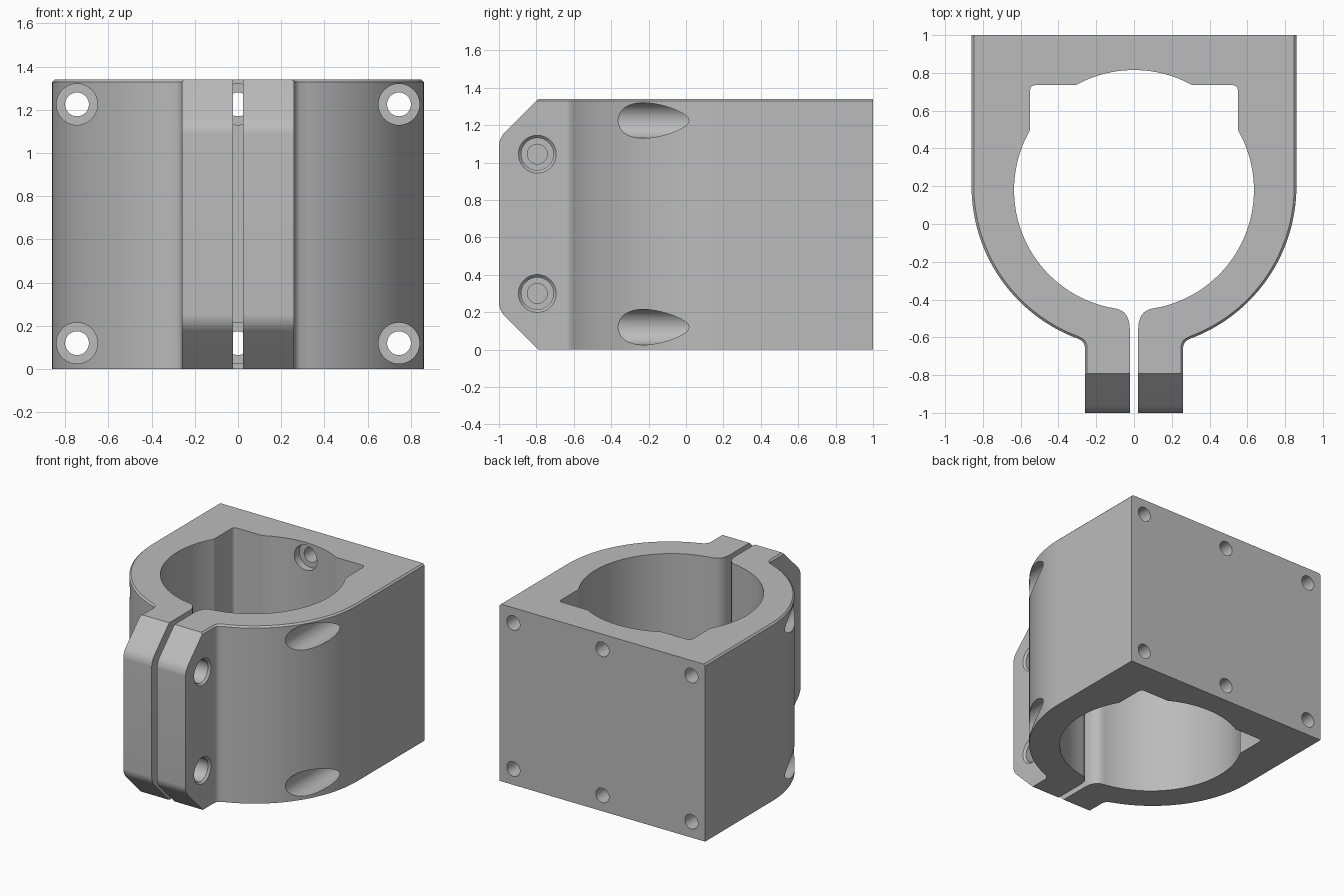
import bpy, bmesh
from math import radians, sin, cos, pi
from mathutils import Matrix, Vector

if "Cube" in bpy.data.objects:
    bpy.data.objects.remove(bpy.data.objects["Cube"], do_unlink=True)

HEIGHT = 1.34
HALF = 0.86      # half width, also the outer radius
LUG = 0.26       # half width across both clamp lugs
SLIT = 0.022     # half width of the clamp slit
BORE = 0.635

grey = bpy.data.materials.new("machined grey")
grey.use_nodes = True
grey.diffuse_color = (0.5, 0.5, 0.5, 1)
grey.node_tree.nodes["Principled BSDF"].inputs["Base Color"].default_value = (0.5, 0.5, 0.5, 1)


def arc(cy, r, a0, a1, n):
    angles = [radians(a0 + (a1 - a0) * i / n) for i in range(n + 1)]
    return [(r * cos(a), cy + r * sin(a)) for a in angles]


def bend(p, corner, q, n=8):
    p, corner, q = Vector(p), Vector(corner), Vector(q)
    ts = [i / n for i in range(n + 1)]
    return [tuple(p * (1 - t) ** 2 + corner * 2 * t * (1 - t) + q * t * t) for t in ts]


def make_object(name, bm):
    bmesh.ops.recalc_face_normals(bm, faces=bm.faces)
    mesh = bpy.data.meshes.new(name)
    bm.to_mesh(mesh)
    bm.free()
    mesh.materials.append(grey)
    obj = bpy.data.objects.new(name, mesh)
    bpy.context.collection.objects.link(obj)
    return obj


def prism(points, offset):
    bm = bmesh.new()
    face = bm.faces.new([bm.verts.new(p) for p in points])
    new = bmesh.ops.extrude_face_region(bm, geom=[face])["geom"]
    moved = [g for g in new if isinstance(g, bmesh.types.BMVert)]
    bmesh.ops.translate(bm, verts=moved, vec=offset)
    return bm


def rod(axis, start, end, across, z, r1, r2=None):
    """Round cutter along x or y between two positions."""
    bm = bmesh.new()
    bmesh.ops.create_cone(bm, cap_ends=True, segments=48, radius1=r1,
                          radius2=r1 if r2 is None else r2, depth=end - start)
    mid = (start + end) / 2
    if axis == "x":
        m = Matrix.Translation((mid, across, z)) @ Matrix.Rotation(pi / 2, 4, "Y")
    else:
        m = Matrix.Translation((across, mid, z)) @ Matrix.Rotation(-pi / 2, 4, "X")
    bmesh.ops.transform(bm, matrix=m, verts=bm.verts)
    return make_object("hole_cutter", bm)


def combine(target, cutter, operation="DIFFERENCE"):
    cutter.hide_render = True
    mod = target.modifiers.new("cut", "BOOLEAN")
    mod.operation, mod.solver, mod.object = operation, "EXACT", cutter
    bpy.ops.object.select_all(action="DESELECT")
    bpy.context.view_layer.objects.active = target
    target.select_set(True)
    bpy.ops.object.modifier_apply(modifier=mod.name)
    bpy.data.objects.remove(cutter, do_unlink=True)


# Half plan: outer wall, neck, slit, bore and square relief
half = [(HALF, 1)] + arc(0.2, HALF, 0, -69.6, 40)
half += bend((0.295, -0.609), (LUG, -0.621), (LUG, -0.66))
half += [(LUG, -1), (SLIT, -1)]
half += bend((SLIT, -0.56), (SLIT, -0.459), (0.1, -0.447))
half += arc(0.18, BORE, -80, 30, 48)
half += bend((0.55, 0.705), (0.55, 0.735), (0.52, 0.735))
half += arc(0.18, BORE, 60.9, 90, 14)
half[-1] = (0, half[-1][1])
plan = half + [(-x, y) for x, y in reversed(half[:-1])]
bm = prism([(x, y, 0) for x, y in plan], (0, 0, HEIGHT))

# Small chamfer around the outer top edge, except along the back
outer = {(round(x, 4), round(y, 4)) for x, y in plan
         if abs(x) > LUG - 0.001 and (abs(x) > 0.6 or y < 0)
         and x * x + (y - 0.18) ** 2 > (BORE + 0.01) ** 2}


def on_outer(v):
    return v.co.z > HEIGHT - 0.001 and (round(v.co.x, 4), round(v.co.y, 4)) in outer


rim = [e for e in bm.edges if all(on_outer(v) for v in e.verts)
       and e.verts[0].co.x * e.verts[1].co.x > 0]
bmesh.ops.bevel(bm, geom=rim, offset=0.012, segments=1, affect="EDGES", profile=0.5)
body = make_object("clamp_body", bm)

# Sloped, rounded lug ends
upper = [(-0.69, HEIGHT + 0.1)] + bend((-0.965, HEIGHT - 0.175), (-1, HEIGHT - 0.21),
                                       (-1, HEIGHT - 0.26))
side = [(1.1, HEIGHT + 0.1)] + upper
side += [(y, HEIGHT - z) for y, z in reversed(side)]
envelope = make_object("lug_envelope", prism([(-1, y, z) for y, z in side], (2, 0, 0)))
# Keep the front plane itself uncut
envelope.location.y = -0.0005
bpy.context.view_layer.update()
combine(body, envelope, "INTERSECT")

# Mounting holes through the back, counterbored from the front
for z in (0.12, 1.225):
    for x in (-0.745, 0, 0.745):
        seat_start = 0.5 if x == 0 else -0.7
        combine(body, rod("y", seat_start, 0.87, x, z, 0.095))
        combine(body, rod("y", 0.8, 1.1, x, z, 0.055))

# Clamp screw holes across the lugs
for z in (0.3, 1.045):
    combine(body, rod("x", 0.13, 0.4, -0.795, z, 0.086))
    combine(body, rod("x", LUG - 0.015, LUG + 0.005, -0.795, z, 0.086, 0.106))
    combine(body, rod("x", -0.2, 0.2, -0.795, z, 0.053))

bpy.ops.object.shade_smooth_by_angle(angle=radians(25))
